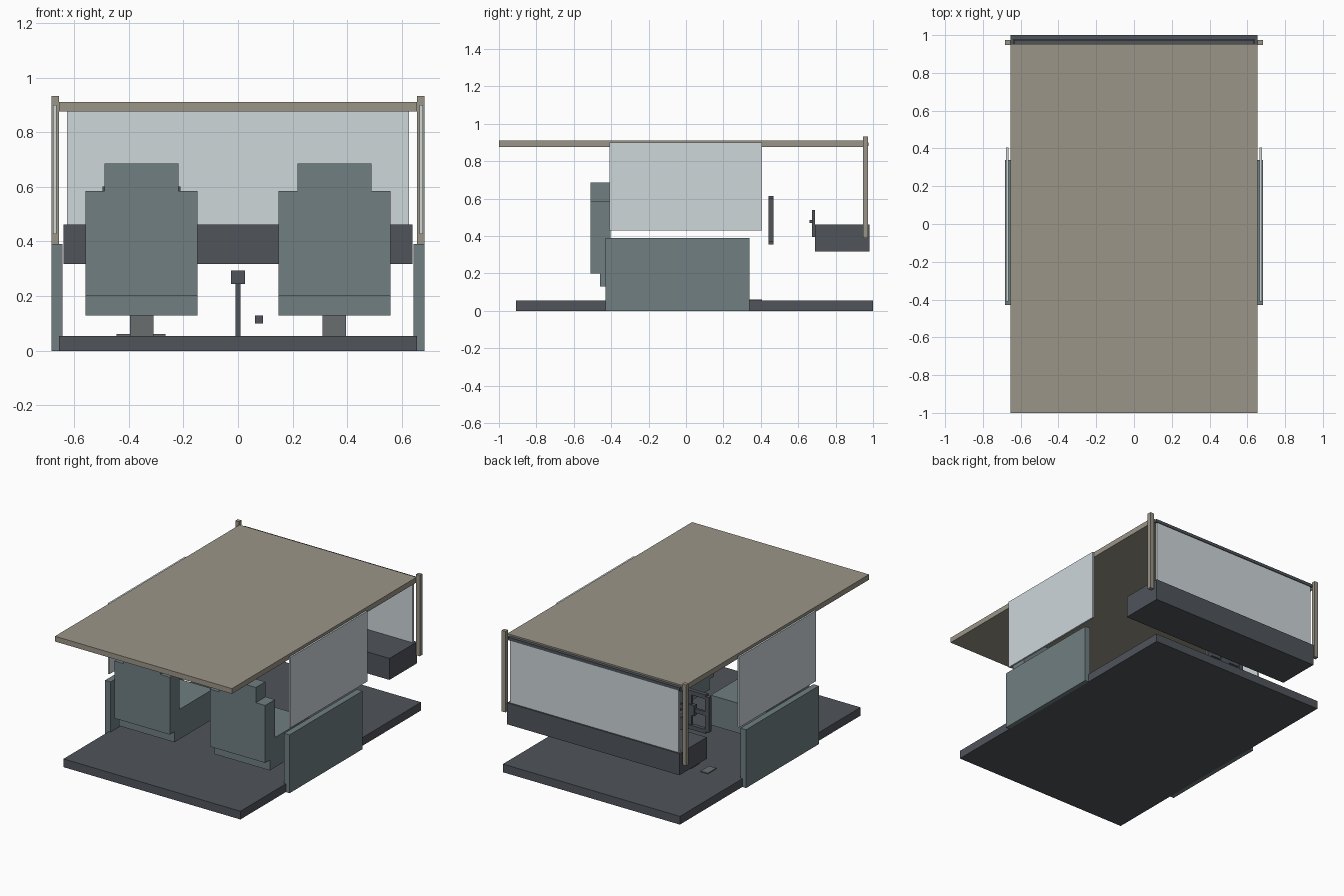
import bpy

if "Cube" in bpy.data.objects:
    bpy.data.objects.remove(bpy.data.objects["Cube"])


def material(name, rgb, alpha=1.0):
    m = bpy.data.materials.new(name)
    m.diffuse_color = (*rgb, alpha)
    m.use_nodes = True
    m.node_tree.nodes["Principled BSDF"].inputs["Base Color"].default_value = m.diffuse_color
    return m


DARK = material("dark_slate", (0.08, 0.09, 0.105))
TEAL = material("grey_teal", (0.16, 0.21, 0.22))
TAN = material("tan", (0.33, 0.30, 0.245))
GREY = material("mid_grey", (0.14, 0.155, 0.155))
GLASS = material("glass", (0.62, 0.68, 0.70), 0.45)


def box(name, x, y, z, mat):
    """Box from (min, max) ranges on each axis."""
    rng = [sorted(r) for r in (x, y, z)]
    bpy.ops.mesh.primitive_cube_add(size=1, location=[(a + b) / 2 for a, b in rng])
    ob = bpy.context.object
    ob.name = name
    ob.scale = [b - a for a, b in rng]
    bpy.ops.object.transform_apply(location=False, rotation=False, scale=True)
    ob.data.materials.append(mat)
    return ob


def around(c, half):
    return (c - half, c + half)


# Floor, roof, dashboard and windscreen
box("floor", (-0.655, 0.655), (-0.91, 1.0), (0, 0.055), DARK)
box("roof", (-0.655, 0.655), (-1.0, 0.953), (0.875, 0.91), TAN)
box("dashboard", (-0.638, 0.638), (0.69, 0.98), (0.318, 0.462), DARK)
box("windscreen", (-0.625, 0.625), (0.955, 0.97), (0.455, 0.885), GLASS)
box("windscreen_top_rail", (-0.635, 0.635), (0.953, 0.975), (0.88, 0.9), DARK)

# Doors, side windows, pillars and seats on both sides
for name, s in (("left", -1), ("right", 1)):
    box(name + "_door", (s * 0.655, s * 0.683), (-0.43, 0.34), (0, 0.39), TEAL)
    box(name + "_door_inner_panel", (s * 0.642, s * 0.66), (-0.43, 0.34), (0.055, 0.39), TEAL)
    box(name + "_window", (s * 0.665, s * 0.677), (-0.41, 0.405), (0.428, 0.9), GLASS)
    box(name + "_pillar", (s * 0.655, s * 0.683), (0.947, 0.973), (0.39, 0.932), TAN)

    c = s * 0.353
    box(name + "_seat_pedestal", around(c, 0.043), around(-0.265, 0.04), (0.001, 0.14), GREY)
    box(name + "_seat_cushion", around(c, 0.205), (-0.46, -0.05), (0.13, 0.33), TEAL)
    box(name + "_seat_back", around(c, 0.205), (-0.51, -0.405), (0.2, 0.584), TEAL)
    box(name + "_headrest", around(c, 0.136), (-0.51, -0.41), (0.58, 0.686), TEAL)

# Steering wheel made of flat bars, with a hub
WX, WZ, WY = -0.353, 0.485, (0.44, 0.467)
for name, s in (("left", -1), ("right", 1)):
    box("wheel_rim_" + name, (WX + s * 0.115, WX + s * 0.143), WY, around(WZ, 0.117), DARK)
for name, s in (("lower", -1), ("upper", 1)):
    box("wheel_rim_" + name, around(WX, 0.12), WY, (WZ + s * 0.102, WZ + s * 0.13), DARK)
    box("wheel_spoke_" + name, around(WX, 0.012), (0.446, 0.461), (WZ, WZ + s * 0.11), DARK)
box("wheel_crossbar", around(WX, 0.12), (0.446, 0.461), around(WZ, 0.014), DARK)
box("wheel_hub", around(WX, 0.035), WY, around(WZ, 0.035), DARK)

# Instrument panel with a small knob
box("instrument_panel", around(WX, 0.12), (0.673, 0.69), (0.395, 0.54), DARK)
box("instrument_knob", around(WX, 0.01), (0.66, 0.675), around(0.477, 0.008), DARK)

# Pedals
for i, px in enumerate((-0.418, -0.292)):
    box("pedal_%d" % (i + 1), around(px, 0.027), (0.315, 0.405), (0.05, 0.061), GREY)

# Gear lever and handbrake
box("gear_stick", around(0, 0.01), around(0.1, 0.01), (0.05, 0.25), DARK)
box("gear_knob", around(0, 0.025), around(0.1, 0.025), (0.245, 0.293), DARK)
box("handbrake", around(0.077, 0.014), (-0.15, 0.05), (0.1, 0.13), DARK)
